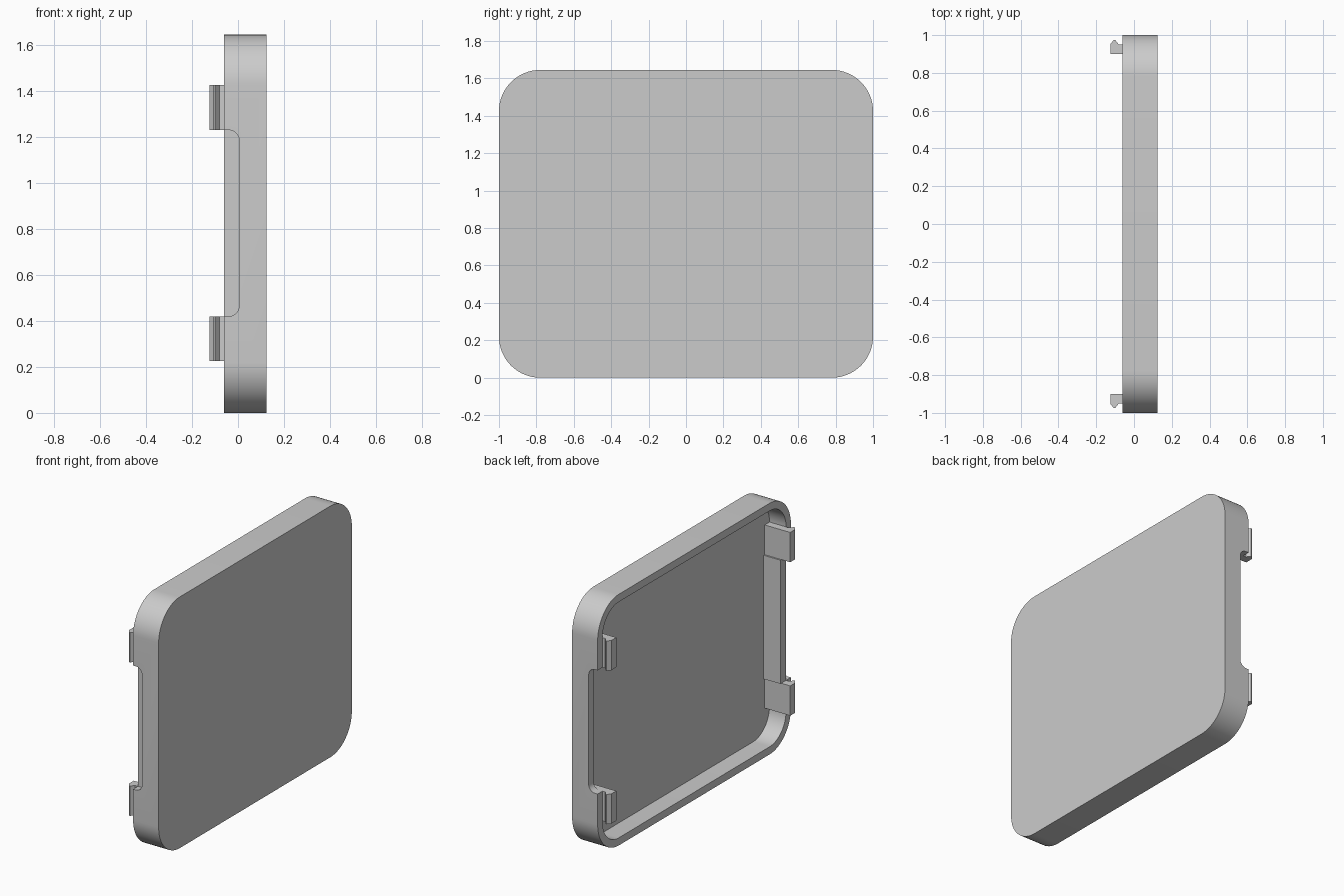
import bpy, bmesh, math
from mathutils import Vector

cube = bpy.data.objects.get("Cube")
if cube:
    bpy.data.objects.remove(cube, do_unlink=True)

HEIGHT = 1.645
RIM, FLOOR, BACK = -0.06, 0.06, 0.125   # x of rim, inner floor and outer panel
WALL = 0.05

grey = bpy.data.materials.new("plain_grey")
grey.use_nodes = True
colour = (0.6, 0.6, 0.6, 1)
grey.diffuse_color = colour
grey.node_tree.nodes["Principled BSDF"].inputs["Base Color"].default_value = colour


def arc(cu, cv, r, start, steps):
    """Quarter circle points around (cu, cv)."""
    return [(cu + r * math.cos(a), cv + r * math.sin(a))
            for a in (start + math.pi / 2 * i / steps for i in range(steps + 1))]


def rounded(half, low, high, r):
    """Rounded rectangle in the y-z plane."""
    pts = []
    corners = [(half - r, high - r), (r - half, high - r), (r - half, low + r), (half - r, low + r)]
    for i, (u, v) in enumerate(corners):
        pts += arc(u, v, r, i * math.pi / 2, 16)
    return pts


def prism(name, pts, axis, lo, hi):
    """Extrude a 2D outline along the named axis from lo to hi."""
    place = {"x": lambda u, v, w: (w, u, v),
             "y": lambda u, v, w: (u, w, v),
             "z": lambda u, v, w: (u, v, w)}[axis]
    bm = bmesh.new()
    face = bm.faces.new([bm.verts.new(place(u, v, lo)) for u, v in pts])
    grown = bmesh.ops.extrude_face_region(bm, geom=[face])["geom"]
    shift = Vector(place(0, 0, hi - lo))
    bmesh.ops.translate(bm, vec=shift, verts=[g for g in grown if isinstance(g, bmesh.types.BMVert)])
    bmesh.ops.recalc_face_normals(bm, faces=bm.faces)
    mesh = bpy.data.meshes.new(name)
    bm.to_mesh(mesh)
    bm.free()
    mesh.materials.append(grey)
    obj = bpy.data.objects.new(name, mesh)
    bpy.context.collection.objects.link(obj)
    return obj


def select(obj):
    bpy.ops.object.select_all(action="DESELECT")
    obj.select_set(True)
    bpy.context.view_layer.objects.active = obj


def cut(target, cutter):
    mod = target.modifiers.new("cut", "BOOLEAN")
    mod.operation, mod.solver, mod.object = "DIFFERENCE", "EXACT", cutter
    select(target)
    bpy.ops.object.modifier_apply(modifier=mod.name)
    bpy.data.objects.remove(cutter, do_unlink=True)


# Shallow tray, open towards -x
tray = prism("tray", rounded(1, 0, HEIGHT, 0.22), "x", RIM, BACK)
cut(tray, prism("cavity_cutter", rounded(1 - WALL, WALL, HEIGHT - WALL, 0.17), "x", RIM - 0.1, FLOOR))

# Notch with rounded inner corners in both side walls
low, high, depth, r = 0.42, 1.23, 0.005, 0.045
notch = ([(RIM - 0.1, low)] + arc(depth - r, low + r, r, -math.pi / 2, 8)
         + arc(depth - r, high - r, r, 0, 8) + [(RIM - 0.1, high)])
for lo, hi in ((-1.1, -0.93), (0.93, 1.1)):
    cut(tray, prism("notch_cutter", notch, "y", lo, hi))
select(tray)
bpy.ops.object.shade_smooth_by_angle(angle=math.radians(30))

# Inner lip behind the front notch
prism("inner_lip", [(RIM, low), (FLOOR, low), (FLOOR, high), (RIM, high)], "y", -0.95, -0.89)

# Snap clips with an outward barb
clip = [(FLOOR, 0.9), (FLOOR, 0.95), (-0.08, 0.95), (-0.1, 0.975),
        (-0.107, 0.975), (-0.125, 0.952), (-0.125, 0.9)]
for side, sign in (("front", -1), ("back", 1)):
    for level, z in (("lower", 0.225), ("upper", 1.23)):
        prism(f"{side}_{level}_clip", [(x, sign * y) for x, y in clip], "z", z, z + 0.195)
